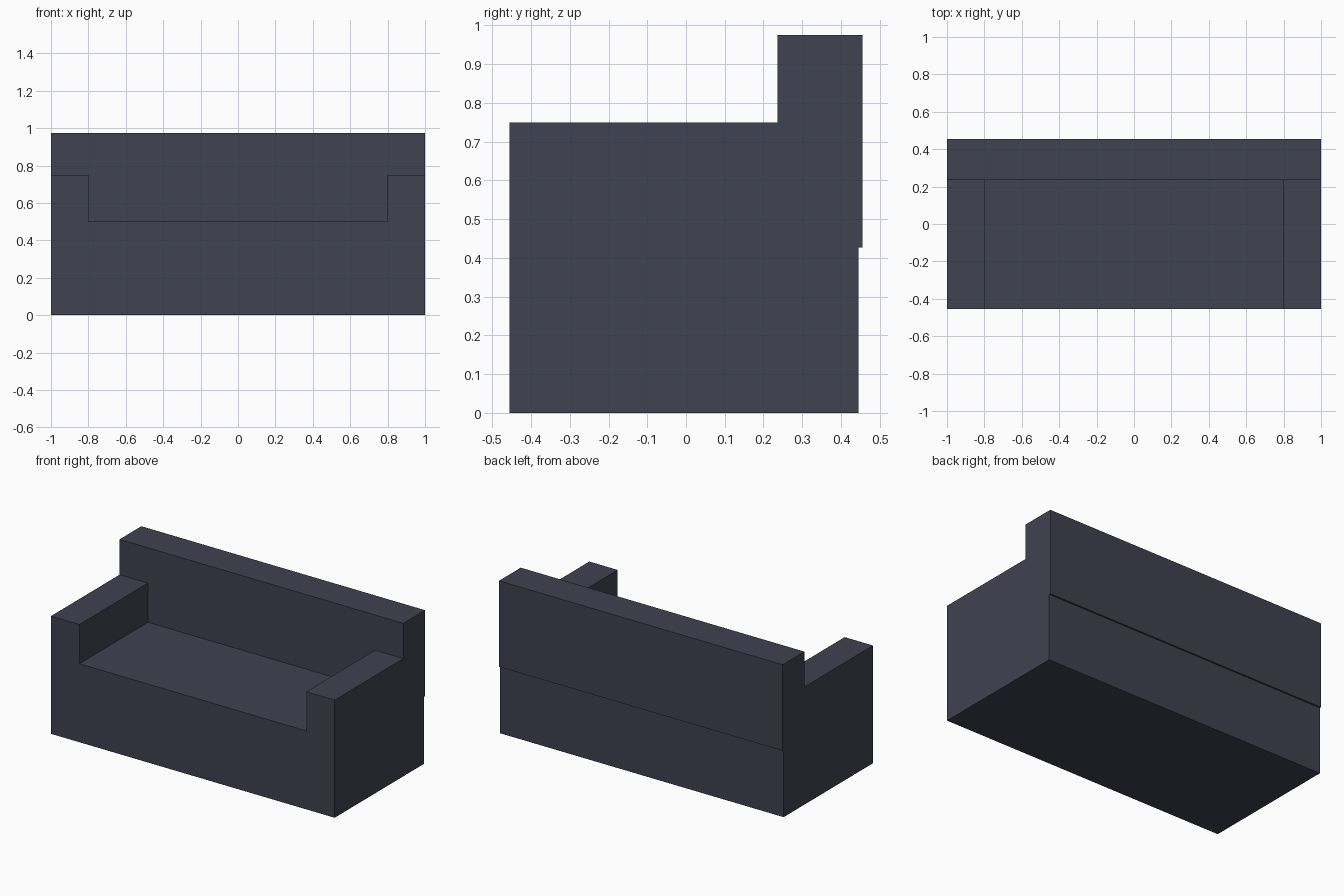
import bpy, bmesh

if "Cube" in bpy.data.objects:
    bpy.data.objects.remove(bpy.data.objects["Cube"])

fabric = bpy.data.materials.new("dark_fabric")
fabric.diffuse_color = (0.05, 0.055, 0.08, 1)
fabric.use_nodes = True
fabric.node_tree.nodes["Principled BSDF"].inputs["Base Color"].default_value = fabric.diffuse_color

FRONT, REAR = -0.455, 0.445
BACK_FRONT, BACK_REAR = 0.236, 0.455
BACK_BOTTOM, BACK_TOP = 0.427, 0.975


def extrude_profile(name, points, x0, x1):
    """Extrude a side profile of (y, z) points from x0 to x1."""
    bm = bmesh.new()
    face = bm.faces.new([bm.verts.new((x0, y, z)) for y, z in points])
    side = bmesh.ops.extrude_face_region(bm, geom=[face])
    verts = [g for g in side["geom"] if isinstance(g, bmesh.types.BMVert)]
    bmesh.ops.translate(bm, verts=verts, vec=(x1 - x0, 0, 0))
    bmesh.ops.recalc_face_normals(bm, faces=bm.faces)
    mesh = bpy.data.meshes.new(name)
    bm.to_mesh(mesh)
    bm.free()
    mesh.materials.append(fabric)
    obj = bpy.data.objects.new(name, mesh)
    bpy.context.collection.objects.link(obj)
    return obj


def notched(top):
    """Side profile with a ledge at the rear that carries the backrest."""
    return [(FRONT, 0), (REAR, 0), (REAR, BACK_BOTTOM),
            (BACK_FRONT, BACK_BOTTOM), (BACK_FRONT, top), (FRONT, top)]


# Seat between the arms
extrude_profile("seat", notched(0.5), -0.8, 0.8)

# Armrests
for label, sign in (("left", -1), ("right", 1)):
    extrude_profile(label + "_armrest", notched(0.75), sign * 0.8, sign * 1.0)

# Full-width backrest, slightly overhanging the rear
extrude_profile("backrest", [(BACK_FRONT, BACK_BOTTOM), (BACK_REAR, BACK_BOTTOM),
                             (BACK_REAR, BACK_TOP), (BACK_FRONT, BACK_TOP)], -1, 1)
